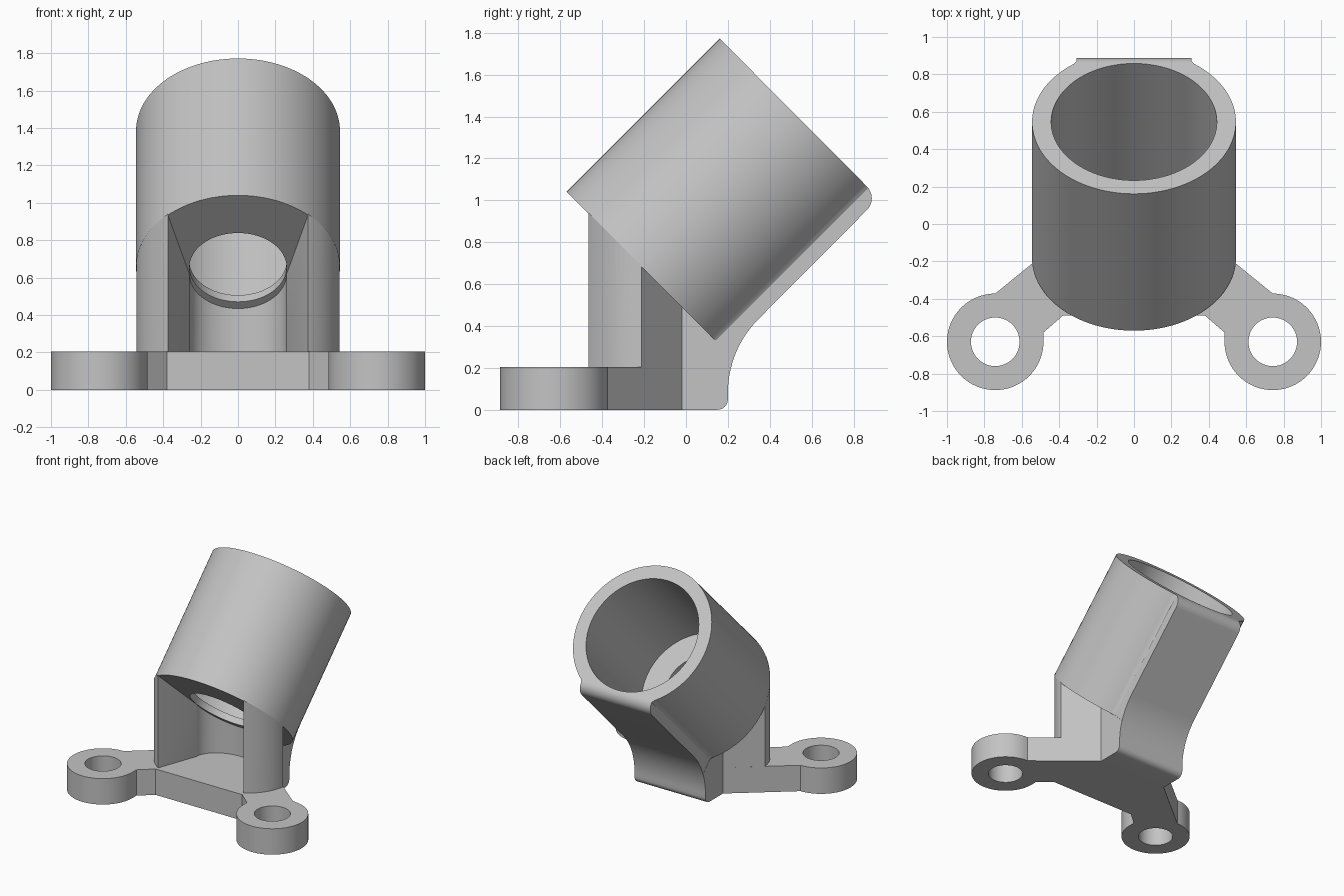
import bpy, bmesh
from math import sin, cos, pi, radians, sqrt
from mathutils import Vector, Matrix

cube = bpy.data.objects.get("Cube")
if cube:
    bpy.data.objects.remove(cube, do_unlink=True)

grey = bpy.data.materials.new("plain_grey")
grey.use_nodes = True
grey.diffuse_color = (0.55, 0.55, 0.55, 1)
grey.node_tree.nodes["Principled BSDF"].inputs["Base Color"].default_value = (0.55, 0.55, 0.55, 1)

R, BORE, HOLE = 0.545, 0.443, 0.26       # tube radii
FOOT = Vector((0, -0.185, 0.655))        # centre of the tube's lower end
AXIS = Vector((0, 1, 1)).normalized()
DOWN = Vector((0, 1, -1)).normalized()   # across the tube, toward its underside
SIDE = Vector((1, 0, 0))


def arc(cx, cy, rx, ry, a0, a1, n):
    """Points on an elliptical arc, angles in degrees."""
    angles = [radians(a0 + (a1 - a0) * i / n) for i in range(n + 1)]
    return [(cx + rx * cos(a), cy + ry * sin(a)) for a in angles]


def mirrored(half):
    """Close a right-hand outline with its mirror image."""
    return half + [(-x, y) for x, y in reversed(half)]


def loft(name, low, high):
    """Solid between two matching rings of points."""
    bm = bmesh.new()
    a = [bm.verts.new(p) for p in low]
    b = [bm.verts.new(p) for p in high]
    bm.faces.new(a)
    bm.faces.new(b)
    for i in range(len(a)):
        j = (i + 1) % len(a)
        bm.faces.new((a[i], a[j], b[j], b[i]))
    bmesh.ops.recalc_face_normals(bm, faces=bm.faces)
    mesh = bpy.data.meshes.new(name)
    bm.to_mesh(mesh)
    bm.free()
    mesh.materials.append(grey)
    obj = bpy.data.objects.new(name, mesh)
    bpy.context.collection.objects.link(obj)
    return obj


def prism(name, outline, z0, top):
    """Upright prism whose top height depends on y."""
    return loft(name, [(x, y, z0) for x, y in outline],
                [(x, y, top(y)) for x, y in outline])


def along_tube(name, outline, s0, s1):
    """Extrude a cross-section along the tilted axis."""
    ring = [FOOT + SIDE * x + DOWN * d for x, d in outline]
    return loft(name, [p + AXIS * s0 for p in ring], [p + AXIS * s1 for p in ring])


def circle(r, n=96, cx=0, cy=0):
    return arc(cx, cy, r, r, 0, 360, n)[:-1]


def combine(obj, other, operation):
    mod = obj.modifiers.new("join", 'BOOLEAN')
    mod.operation = operation
    mod.solver = 'EXACT'
    mod.object = other
    bpy.context.view_layer.objects.active = obj
    bpy.ops.object.modifier_apply(modifier=mod.name)
    bpy.data.objects.remove(other, do_unlink=True)


# Column under the tube: elliptical front, slanted flanks, straight back
front_half = arc(0, -0.185, R, R / sqrt(2), -90, -4, 32)[1:]
column = prism("bracket", mirrored(front_half + [(0.31, -0.02), (0.31, 0.4)]),
               -0.1, lambda y: 0.475 - y)

# Open front slot with a rounded back
slot = [(0.424, -0.6), (0.26, -0.15)] + arc(0, -0.15, 0.26, 0.185, 0, 90, 20)[1:-1]
combine(column, prism("slot_cutter", mirrored(slot), -0.2, lambda y: 1.3), 'DIFFERENCE')

# Base plate with two mounting ears
ear = arc(0.742, -0.63, 0.258, 0.258, 180, 450, 48)
plate = [(0.38, -0.49), (0.484, -0.58)] + ear + [(0.31, -0.02), (0.31, 0.35)]
combine(column, prism("base_plate", mirrored(plate), -0.1, lambda y: 0.205), 'UNION')

# Tilted tube and the flat-backed rib below it
combine(column, along_tube("tube", circle(R), 0, 1.2), 'UNION')
rib = [(0.2, 0.25), (0.385, 0.385), (0.335, 0.42), (0.308, 0.46), (0.31, 0.75)]
combine(column, along_tube("rib", mirrored(rib), 0.002, 1.19), 'UNION')

# Trim to the side outline: rounded heel, curved back, slope, rounded lip
outline = [(-1, 0)] + arc(0.15, 0.05, 0.05, 0.05, -90, 0, 8)
outline += arc(0.7, 0.08, 0.5, 0.5, 180, 135, 20)
outline += arc(0.807, 1.01, 0.08, 0.08, -45, 45, 14)
outline += [(-0.2, 2.135), (-1, 2.135)]
trim = loft("side_trim", [(-1.2, y, z) for y, z in outline],
            [(1.2, y, z) for y, z in outline])
combine(column, trim, 'INTERSECT')

# Tube bore, floor hole and ear holes
combine(column, along_tube("bore_cutter", circle(BORE), 0.05, 1.4), 'DIFFERENCE')
combine(column, along_tube("hole_cutter", circle(HOLE), -0.03, 0.2), 'DIFFERENCE')
for side in (-1, 1):
    cutter = prism("ear_cutter", circle(0.13, 48, side * 0.742, -0.63), -0.2, lambda y: 0.4)
    combine(column, cutter, 'DIFFERENCE')

bpy.ops.object.select_all(action='DESELECT')
column.select_set(True)
bpy.context.view_layer.objects.active = column
bpy.ops.object.shade_smooth_by_angle(angle=radians(25))
